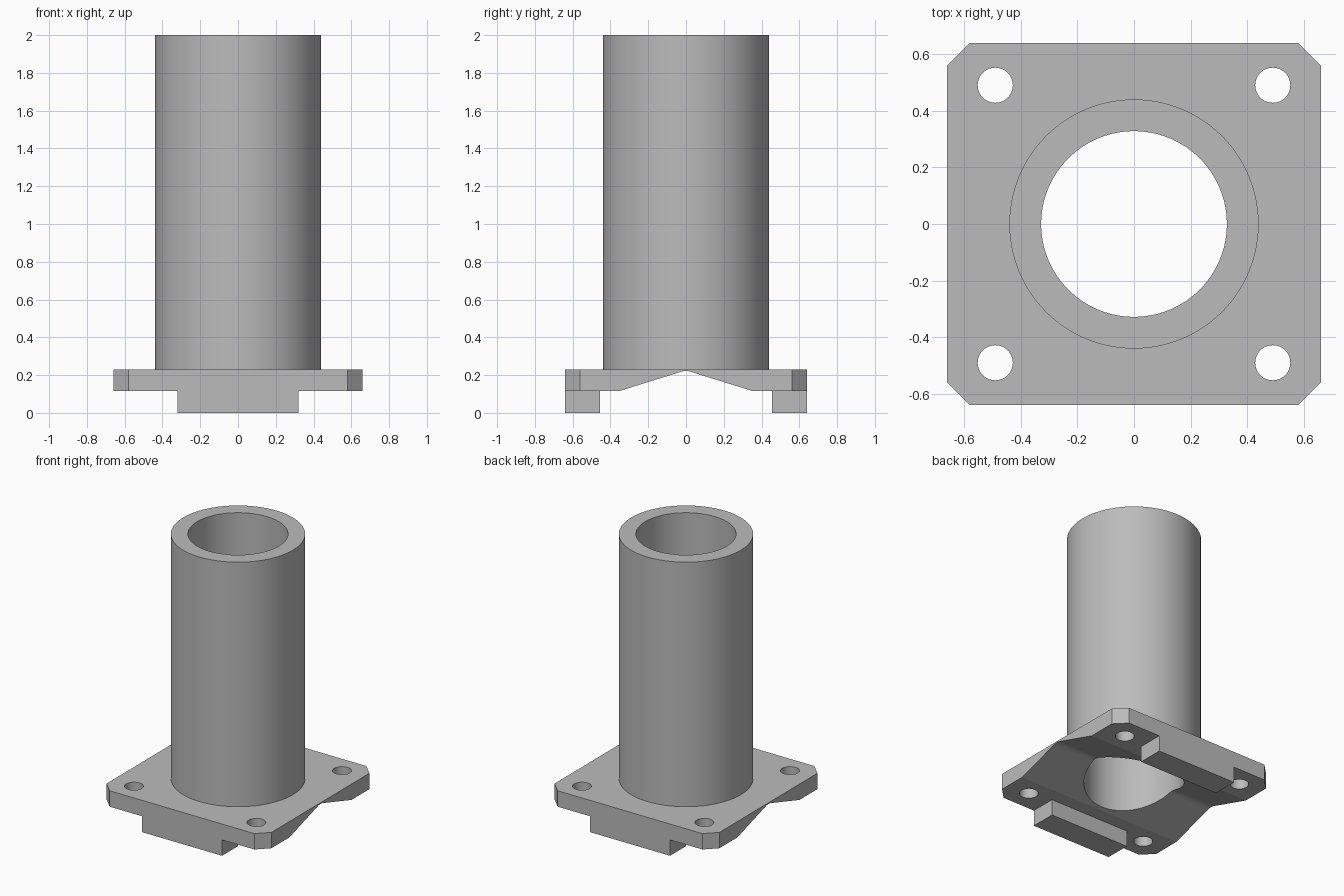
import bpy, bmesh, math
from mathutils import Vector

default = bpy.data.objects.get("Cube")
if default:
    bpy.data.objects.remove(default, do_unlink=True)

grey = bpy.data.materials.new("plain grey")
grey.use_nodes = True
colour = (0.5, 0.5, 0.5, 1)
grey.diffuse_color = colour
grey.node_tree.nodes["Principled BSDF"].inputs["Base Color"].default_value = colour


def prism(name, outline, direction):
    """Extrude a closed outline of 3D points along a direction."""
    bm = bmesh.new()
    face = bm.faces.new([bm.verts.new(p) for p in outline])
    result = bmesh.ops.extrude_face_region(bm, geom=[face])
    moved = [v for v in result["geom"] if isinstance(v, bmesh.types.BMVert)]
    bmesh.ops.translate(bm, verts=moved, vec=Vector(direction))
    bmesh.ops.recalc_face_normals(bm, faces=bm.faces)
    mesh = bpy.data.meshes.new(name)
    bm.to_mesh(mesh)
    bm.free()
    mesh.materials.append(grey)
    obj = bpy.data.objects.new(name, mesh)
    bpy.context.collection.objects.link(obj)
    return obj


def cylinder(name, radius, bottom, top, x=0, y=0, sides=96):
    ring = [(x + radius * math.cos(math.tau * i / sides),
             y + radius * math.sin(math.tau * i / sides), bottom) for i in range(sides)]
    return prism(name, ring, (0, 0, top - bottom))


def combine(target, tool, operation):
    """Apply a boolean and discard the tool."""
    tool.hide_render = True
    mod = target.modifiers.new(operation, 'BOOLEAN')
    mod.operation, mod.solver, mod.object = operation, 'EXACT', tool
    bpy.context.view_layer.objects.active = target
    bpy.ops.object.modifier_apply(modifier=mod.name)
    bpy.data.objects.remove(tool, do_unlink=True)


# Flange plate with clipped corners
hx, hy, clip, low, high = 0.66, 0.64, 0.08, 0.115, 0.23
corner = [(hx, hy - clip), (hx - clip, hy)]
quarters = [(1, 1), (-1, 1), (-1, -1), (1, -1)]
outline = []
for sx, sy in quarters:
    pts = corner if sx * sy > 0 else corner[::-1]
    outline += [(sx * x, sy * y, low) for x, y in pts]
body = prism("flanged_tube", outline, (0, 0, high - low))

# Upright tube
combine(body, cylinder("tube", 0.44, 0.2, 2), 'UNION')

# Locating feet under the front and back edges
for side in (-1, 1):
    foot = [(x, side * y, 0) for x, y in ((-.32, .455), (.32, .455), (.32, hy), (-.32, hy))]
    combine(body, prism("foot", foot, (0, 0, low + 0.03)), 'UNION')

# Shallow ridge-shaped groove, rounded at its peak
half = [(0.355, low), (0.06, 0.207), (0.04, 0.2135), (0.02, 0.2195)]
profile = [(-0.355, low - 0.05)] + [(-y, z) for y, z in half] + [(0, 0.222)]
profile += half[::-1] + [(0.355, low - 0.05)]
combine(body, prism("groove", [(-1, y, z) for y, z in profile], (2, 0, 0)), 'DIFFERENCE')

# Bore and four bolt holes
combine(body, cylinder("bore", 0.328, -0.1, 2.1), 'DIFFERENCE')
for sx, sy in quarters:
    combine(body, cylinder("bolt_hole", 0.062, -0.1, 0.5, sx * 0.49, sy * 0.49, 48), 'DIFFERENCE')

bpy.ops.object.select_all(action='DESELECT')
body.select_set(True)
bpy.context.view_layer.objects.active = body
bpy.ops.object.shade_smooth_by_angle(angle=math.radians(15))
